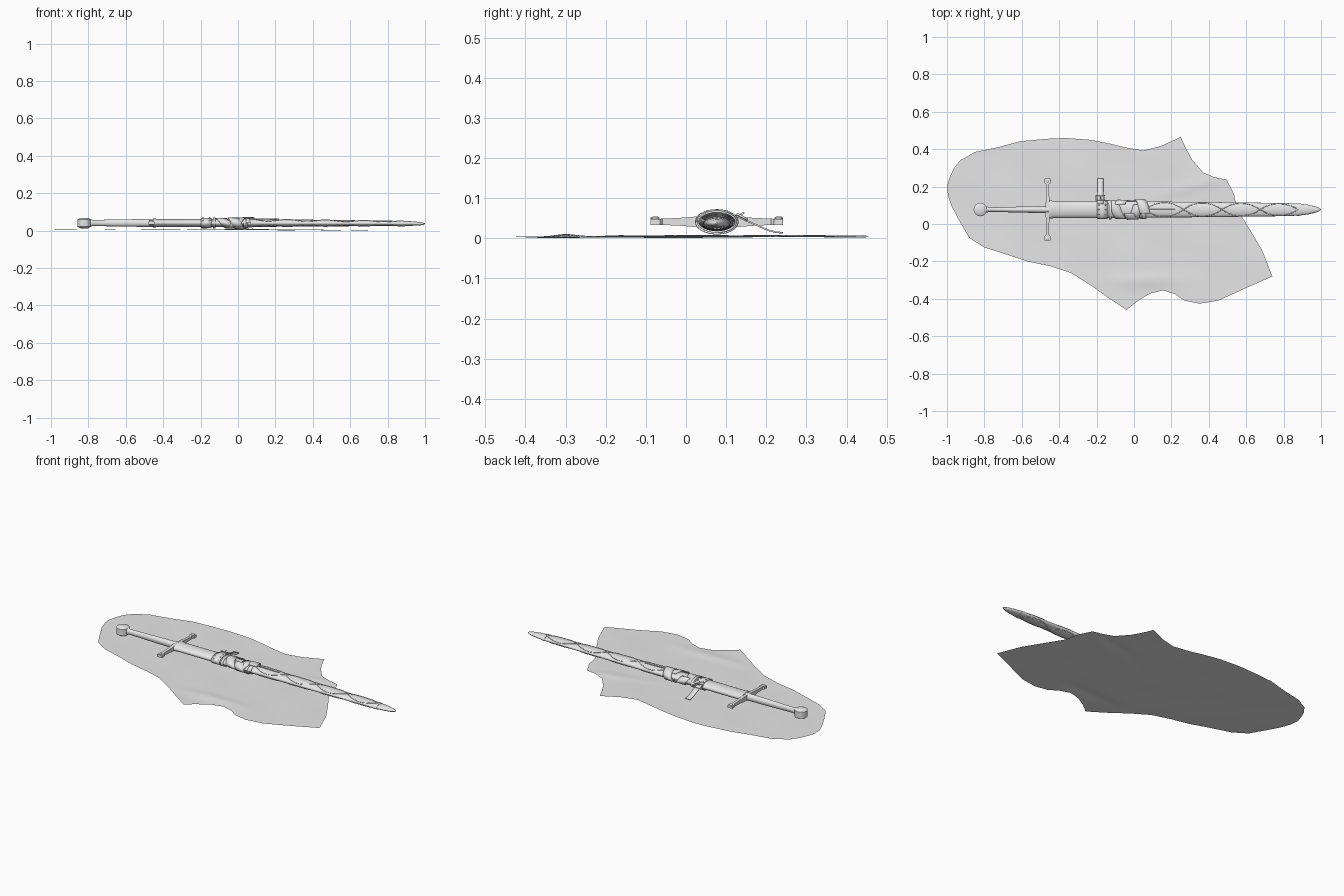
import bpy, bmesh, math
from math import sin, cos, pi, exp

if "Cube" in bpy.data.objects:
    bpy.data.objects.remove(bpy.data.objects["Cube"])

grey = bpy.data.materials.new("plain grey")
grey.diffuse_color = (0.8, 0.8, 0.8, 1)
grey.use_nodes = True
grey.node_tree.nodes["Principled BSDF"].inputs["Base Color"].default_value = grey.diffuse_color
AY = 0.077  # sword axis


def finish(name, bm, angle=40, thick=0):
    bmesh.ops.recalc_face_normals(bm, faces=bm.faces)
    me = bpy.data.meshes.new(name)
    bm.to_mesh(me)
    bm.free()
    ob = bpy.data.objects.new(name, me)
    bpy.context.collection.objects.link(ob)
    me.materials.append(grey)
    if thick:
        m = ob.modifiers.new("thickness", 'SOLIDIFY')
        m.thickness, m.offset = thick, 0
    bpy.ops.object.select_all(action='DESELECT')
    bpy.context.view_layer.objects.active = ob
    ob.select_set(True)
    bpy.ops.object.shade_smooth_by_angle(angle=math.radians(angle))
    return ob


def loft(name, rings, place, n=28, angle=40, phase=0):
    """Skin rings (position, radius a, radius b, height); place() sets the direction."""
    bm = bmesh.new()
    rows = []
    for s, a, b, c in rings:
        ts = [2 * pi * i / n + phase for i in range(n)]
        rows.append([bm.verts.new(place(s, a * cos(t), c + b * sin(t))) for t in ts])
    for p, q in zip(rows, rows[1:]):
        for i in range(n):
            j = (i + 1) % n
            bm.faces.new((p[i], p[j], q[j], q[i]))
    bm.faces.new(rows[0])
    bm.faces.new(rows[-1])
    return finish(name, bm, angle)


def sheet(name, rows, thick=0):
    """Quad grid from rows of points."""
    bm = bmesh.new()
    vs = [[bm.verts.new(p) for p in r] for r in rows]
    for p, q in zip(vs, vs[1:]):
        for i in range(len(p) - 1):
            bm.faces.new((p[i], p[i + 1], q[i + 1], q[i]))
    bmesh.ops.remove_doubles(bm, verts=bm.verts, dist=1e-5)
    return finish(name, bm, 50, thick)


def lerp(table, x):
    for p, q in zip(table, table[1:]):
        if x <= q[0]:
            f = (x - p[0]) / (q[0] - p[0])
            return [a + (b - a) * f for a, b in zip(p[1:], q[1:])]
    return list(table[-1][1:])


along_x = lambda s, u, v: (s, AY + u, v)
along_y = lambda s, u, v: (-0.462 + u, AY + s, v)

# cloth: upper and lower outline, swept as columns with soft folds
upper = [(-1, .2), (-.985, .25), (-.965, .295), (-.93, .34), (-.85, .385), (-.72, .412), (-.61, .442),
         (-.475, .455), (-.37, .46), (-.235, .45), (-.13, .43), (-.05, .41), (.05, .393), (.14, .415),
         (.25, .465), (.28, .4), (.31, .345), (.37, .275), (.43, .25), (.495, .237), (.535, .16),
         (.55, .08), (.62, -.03), (.685, -.14), (.74, -.28)]
lower = [(-1, .2), (-.994, .15), (-.975, .095), (-.93, .01), (-.88, -.075), (-.8, -.125), (-.66, -.17),
         (-.57, -.2), (-.45, -.225), (-.34, -.26), (-.235, -.325), (-.13, -.4), (-.04, -.46),
         (.015, -.415), (.085, -.372), (.155, -.355), (.22, -.375), (.27, -.41), (.35, -.426),
         (.45, -.41), (.57, -.355), (.74, -.28)]


def cloth_z(x, y):
    base = 0.0065 - 0.0035 * x
    fold = 0.0012 * sin(14 * x + 9 * y) * sin(11 * y - 4 * x + 1)
    bump = 0.006 * exp(-((x - 0.05 - 0.5 * (y + .3)) / .18) ** 2 - ((y + .3) / .035) ** 2)
    ridge = 0.004 * exp(-((y - .2 - .25 * (x - .3)) / .03) ** 2 - ((x - .3) / .16) ** 2)
    return max(0, base + fold + bump + ridge - 0.0025)


xs = sorted({p[0] for p in upper + lower} | {round(-.98 + .02 * i, 3) for i in range(86)})
rows = []
for x in xs:
    hi, lo = lerp(upper, x)[0], lerp(lower, x)[0]
    ys = [lo + (hi - lo) * j / 40 for j in range(41)]
    rows.append([(x, y, cloth_z(x, y)) for y in ys])
sheet("cloth", rows)

# pommel: upright faceted wheel with raised caps
loft("pommel", [(.012, .018, .018, 0), (.017, .03, .03, 0), (.021, .036, .036, 0), (.059, .036, .036, 0),
                (.063, .03, .03, 0), (.068, .016, .016, 0)],
     lambda s, u, v: (-.822 + u, AY + v, s), 16, 25)

# grip with collars
loft("grip", [(-.8, .012, .016, .041), (-.785, .016, .019, .041), (-.775, .012, .016, .041),
              (-.68, .014, .018, .041), (-.56, .017, .02, .041), (-.475, .019, .021, .041),
              (-.455, .019, .021, .041)], along_x, 20)

# crossguard: tapered square bar with flared ends
half = [(0, .015, .025), (.03, .014, .021), (.09, .0115, .014), (.135, .011, .011),
        (.142, .022, .0105), (.165, .022, .0105)]
prof = [(-s, a, b) for s, a, b in half[:0:-1]] + half
loft("crossguard", [(s, a * 1.0, b, .041) for s, a, b in
                    [(s, a * .9 * 2 ** .5 * .8, b * 1.0) for s, a, b in prof]],
     along_y, 4, 20, pi / 4)
for side in (-1, 1):
    loft("guard_end_stud", [(.043, .011, .011, 0), (.051, .011, .011, 0), (.054, .006, .006, 0)],
         lambda s, u, v: (-.462 + u, AY + side * .154 + v, s), 12, 30)

# scabbard: long oval tube narrowing to a rounded tip
scab = [(-.455, .048, .023, .041), (-.44, .048, .023, .041), (-.43, .045, .021, .041),
        (-.1, .045, .022, .041), (.1, .043, .021, .041), (.5, .039, .017, .04), (.8, .035, .0145, .039),
        (.88, .032, .0135, .038), (.93, .026, .012, .038), (.97, .017, .0095, .037),
        (.99, .009, .006, .037), (1, .002, .002, .037)]
loft("scabbard", scab, along_x)

# chape sleeve near the tip
loft("chape_rim", [(x, *(v + .0015 for v in lerp(scab, x)[:2]), lerp(scab, x)[2])
                   for x in (.868, .872, .888, .892)], along_x)


def on_scabbard(x, t, lift):
    a, b, c = lerp(scab, x)
    return (x, AY + (a + lift) * cos(t), c + (b + lift) * sin(t))


def band(name, x0, x1, turns, width, lift, start=0, n=48):
    """Flat strap wound around the scabbard."""
    rows = []
    for i in range(n + 1):
        f = i / n
        x, t = x0 + (x1 - x0) * f, start + 2 * pi * turns * f
        rows.append([on_scabbard(x + width * k, t, lift) for k in (-.5, 0, .5)])
    return sheet(name, rows, .004)


# belt ring and crossed wrappings
band("belt_ring", -.17, -.17, 1, .055, .004)
band("belt_edge", -.127, -.127, 1, .014, .005)
for k, (turns, lift) in enumerate([(1, .003), (-1, .006), (1, .008)]):
    band("belt_wrap", -.125 + .05 * k, -.01 + .035 * k, turns, .055, lift, 1.0 * k)
band("wrap_end", .04, .055, 1, .022, .004, pi)

# rivets around the belt ring
for x in (-.188, -.152):
    for t in (.5, 1.05, 1.57, 2.1, 2.65):
        p = on_scabbard(x, t, .006)
        bm = bmesh.new()
        bmesh.ops.create_uvsphere(bm, u_segments=8, v_segments=6, radius=.004)
        bmesh.ops.translate(bm, verts=bm.verts, vec=p)
        finish("rivet", bm)

# loose belt end falling onto the cloth, with its keeper and buckle tongue
path = [(.105, .062), (.125, .056), (.15, .044), (.18, .031), (.205, .02), (.225, .015), (.242, .0135)]
sheet("belt_end", [[(-.18 + dx, y, z) for dx in (-.016, 0, .016)] for y, z in path], .004)


def cord(name, pts, r, cyclic=False):
    cu = bpy.data.curves.new(name, 'CURVE')
    cu.dimensions = '3D'
    cu.bevel_depth, cu.bevel_resolution = r, 1
    sp = cu.splines.new('POLY')
    sp.points.add(len(pts) - 1)
    for q, p in zip(sp.points, pts):
        q.co = (*p, 1)
    sp.use_cyclic_u = cyclic
    cu.materials.append(grey)
    bpy.context.collection.objects.link(bpy.data.objects.new(name, cu))


cord("buckle", [(-.203, .128, .06), (-.157, .128, .06), (-.157, .152, .047), (-.203, .152, .047)], .003, True)
cord("buckle_tongue", [(-.18, .12, .05), (-.18, .145, .064)], .0025)

# lacing crossing over both faces of the scabbard, from the wrap to the tip
for face in (pi / 2, -pi / 2):
    for side in (-1, 1):
        pts = []
        for i in range(121):
            x = .06 + .82 * i / 120
            pts.append(on_scabbard(x, face + side * 1.05 * sin(2 * pi * (x - .06) / .41), .0005))
        cord("lacing", pts, .002)
cord("centre_seam", [on_scabbard(.06 + .16 * i / 12, pi / 2, .001) for i in range(13)], .0025)
